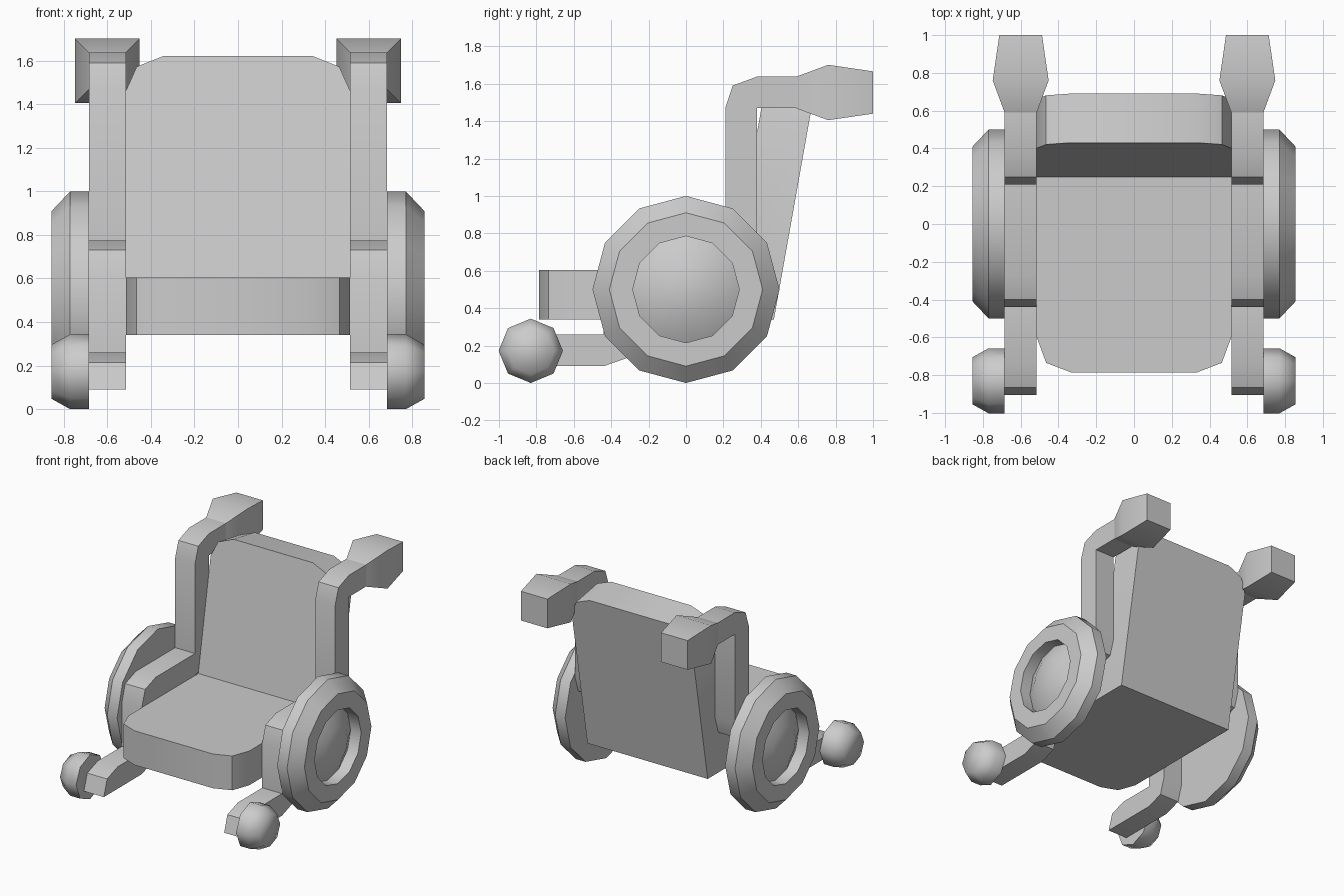
import bpy, bmesh
from math import sin, cos, pi, radians

if "Cube" in bpy.data.objects:
    bpy.data.objects.remove(bpy.data.objects["Cube"])


def loft(name, rings, angle, mirror=True):
    """Skin closed rings of equal length, cap both ends, mirror across x."""
    bm = bmesh.new()
    loops = [[bm.verts.new(p) for p in ring] for ring in rings]
    n = len(loops[0])
    for a, b in zip(loops, loops[1:]):
        for i in range(n):
            j = (i + 1) % n
            bm.faces.new((a[i], a[j], b[j], b[i]))
    bm.faces.new(loops[0])
    bm.faces.new(loops[-1])
    bmesh.ops.recalc_face_normals(bm, faces=bm.faces)
    mesh = bpy.data.meshes.new(name)
    bm.to_mesh(mesh)
    bm.free()
    ob = bpy.data.objects.new(name, mesh)
    bpy.context.collection.objects.link(ob)
    bpy.ops.object.select_all(action='DESELECT')
    ob.select_set(True)
    bpy.context.view_layer.objects.active = ob
    bpy.ops.object.shade_smooth_by_angle(angle=radians(angle))
    if mirror:
        mod = ob.modifiers.new("mirror", 'MIRROR')
        mod.use_mirror_merge = False
    return ob


def wheel(name, y, z, sides, profile, angle):
    """Turn an (x, radius) profile around an axle along x."""
    rings = [[(x, y + r * sin(2 * pi * i / sides), z + r * cos(2 * pi * i / sides))
              for i in range(sides)] for x, r in profile]
    loft(name, rings, angle)


# Big wheels with recessed rim and conical hub
wheel("big_wheel", 0, 0.5, 12,
      [(.685, .5), (.77, .5), (.855, .41), (.855, .285), (.765, .285), (.84, .142)], 35)

# Small front casters
wheel("caster", -.83, .172, 8, [(.685, .172), (.77, .172), (.855, .125)], 65)

# Side frame: bent square tube from caster to push handle
outline = [(-.905, .09), (-.865, .215), (-.735, .26), (-.44, .26), (-.44, .605),
           (-.40, .73), (-.27, .775), (.21, .775), (.21, 1.47), (.25, 1.59),
           (.38, 1.638), (.59, 1.638), (.59, 1.47), (.38, 1.47), (.38, .775),
           (.34, .65), (.21, .605), (-.27, .605), (-.27, .26), (-.31, .135), (-.44, .09)]
loft("side_frame", [[(x, y, z) for y, z in outline] for x in (.515, .685)], 30)

# Push handle grips
corners = ((-1, -1), (1, -1), (1, 1), (-1, 1))
loft("handle_grip", [[(.6 + h * a, y, 1.553 + h * b) for a, b in corners]
                     for y, h in ((.59, .085), (.76, .148), (1.0, .113))], 30)

# Seat and backrest: one padded strip with chamfered ends
stations = [(.335, (-.785, .605), (-.785, .34)), (.465, (-.735, .605), (-.735, .34)),
            (.515, (-.6, .605), (-.6, .34)), (.515, (.25, .605), (.47, .34))]
for w, z in ((.515, 1.46), (.465, 1.572), (.34, 1.622)):
    y = .25 + .177 * (z - .605)
    stations.append((w, (y, z), (y + .26, z - .046)))
loft("seat_and_backrest", [[(-w, *f), (w, *f), (w, *b), (-w, *b)] for w, f, b in stations],
     30, mirror=False)
